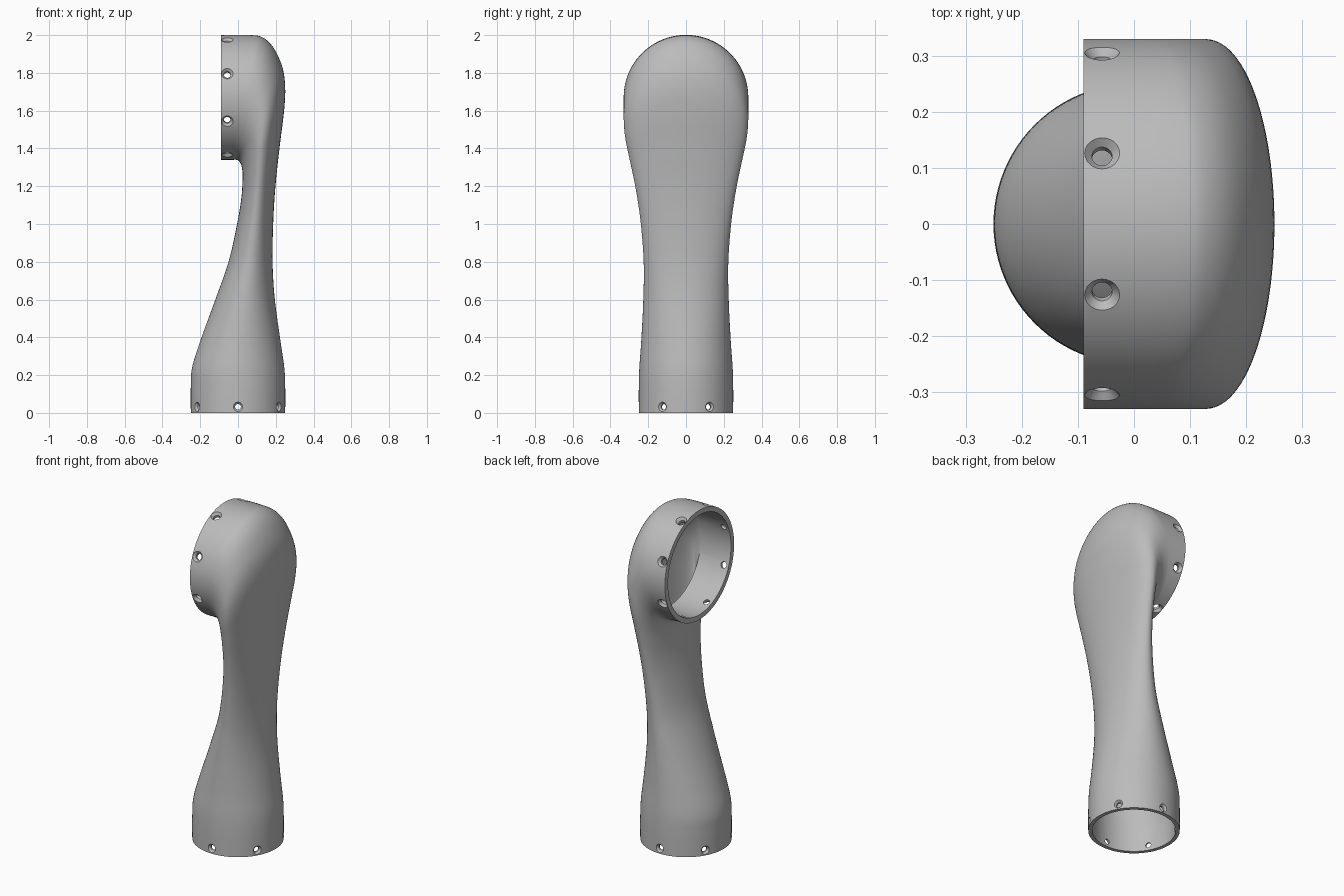
import bpy, bmesh
from math import sin, cos, pi
from mathutils import Vector, Matrix

cube = bpy.data.objects.get("Cube")
if cube:
    bpy.data.objects.remove(cube, do_unlink=True)

SEG = 96
HEAD_Z = 1.67

grey = bpy.data.materials.new("satin_grey")
grey.use_nodes = True
colour = (0.5, 0.5, 0.5, 1)
grey.diffuse_color = colour
grey.node_tree.nodes["Principled BSDF"].inputs["Base Color"].default_value = colour


def smooth_path(sections, steps=6):
    """Catmull-Rom interpolation between section tuples."""
    rows = [Vector(s) for s in sections]
    pts = [rows[0]] + rows + [rows[-1]]
    out = []
    for a, b, c, d in zip(pts, pts[1:], pts[2:], pts[3:]):
        for i in range(steps):
            t = i / steps
            out.append(b + (c - a) * t / 2 + (a * 2 - b * 5 + c * 4 - d) * t * t / 2
                       + (b * 3 - a - c * 3 + d) * t ** 3 / 2)
    return out + [rows[-1]]


def add_ring(bm, s):
    """Elliptical section: inner x, z, outer x, z and half width."""
    ix, iz, ox, oz, w = s
    ring = []
    for k in range(SEG):
        c, sn = cos(2 * pi * k / SEG), sin(2 * pi * k / SEG)
        ring.append(bm.verts.new(((ix + ox) / 2 + c * (ox - ix) / 2, sn * w,
                                  (iz + oz) / 2 + c * (oz - iz) / 2)))
    return ring


def bridge(bm, a, b):
    n = len(a)
    for k in range(n):
        bm.faces.new((a[k], a[(k + 1) % n], b[(k + 1) % n], b[k]))


def make_object(name, bm):
    bmesh.ops.recalc_face_normals(bm, faces=bm.faces)
    mesh = bpy.data.meshes.new(name)
    bm.to_mesh(mesh)
    bm.free()
    mesh.materials.append(grey)
    obj = bpy.data.objects.new(name, mesh)
    bpy.context.collection.objects.link(obj)
    return obj


# Outer skin: round base, flattened neck, elbow into the sideways head
outer = smooth_path([
    (-.25, .0, .25, .0, .25), (-.25, .14, .25, .14, .25),
    (-.243, .24, .245, .24, .247), (-.2, .38, .225, .38, .237),
    (-.12, .6, .195, .6, .226), (-.05, .8, .183, .8, .224),
    (-.005, 1.0, .187, 1.02, .24), (.018, 1.14, .2, 1.22, .265),
    (.024, 1.24, .222, 1.42, .295), (.022, 1.29, .243, 1.59, .318),
    (.014, 1.32, .25, 1.72, .328), (.003, 1.335, .235, 1.83, .33),
    (-.01, 1.34, .19, 1.93, .33), (-.025, 1.34, .135, 1.985, .33),
    (-.04, 1.34, .07, 2.0, .33), (-.09, 1.34, -.09, 2.0, .33)])

# Inner skin: straight sockets at both ends joined by a hollow passage
inner = smooth_path([
    (-.228, .14, .228, .14, .228), (-.18, .38, .203, .38, .215),
    (-.1, .6, .173, .6, .204), (-.03, .8, .161, .8, .202),
    (.017, 1.0, .165, 1.02, .218), (.042, 1.14, .178, 1.22, .243),
    (.055, 1.25, .2, 1.42, .27), (.07, 1.3, .225, 1.65, .29),
    (.09, 1.34, .21, 1.83, .3), (.11, 1.37, .11, 1.97, .3)])
inner = [(-.228, 0, .228, 0, .228)] + inner + [(-.09, 1.37, -.09, 1.97, .3)]

bm = bmesh.new()
rings = [add_ring(bm, s) for s in list(outer) + inner[::-1]]
for a, b in zip(rings, rings[1:] + rings[:1]):
    bridge(bm, a, b)
arm = make_object("arm_shell", bm)

# Countersunk screw holes around both sockets
bm = bmesh.new()


def add_hole(surface, out, bore, mouth, depth):
    rot = out.to_track_quat("Z", "Y").to_matrix().to_4x4()
    place = Matrix.Translation(surface) @ rot
    flare = (mouth - bore) / depth
    profile = [(-.06, bore), (-depth, bore), (.01, mouth + flare * .01)]
    loops = [[bm.verts.new(place @ Vector((r * cos(k * pi / 12), r * sin(k * pi / 12), h)))
              for k in range(24)] for h, r in profile]
    for a, b in zip(loops, loops[1:]):
        bridge(bm, a, b)
    bm.faces.new(loops[0][::-1])
    bm.faces.new(loops[-1])


for i in range(6):
    a = pi / 6 + i * pi / 3
    d = Vector((cos(a), sin(a), 0))
    add_hole(d * .25 + Vector((0, 0, .032)), d, .015, .025, .012)
for i in range(8):
    a = pi / 8 + i * pi / 4
    d = Vector((0, cos(a), sin(a)))
    add_hole(d * .33 + Vector((-.057, 0, HEAD_Z)), d, .018, .031, .015)
cutter = make_object("hole_cutter", bm)
cutter.hide_render = True

cut = arm.modifiers.new("screw_holes", "BOOLEAN")
cut.operation = "DIFFERENCE"
cut.solver = "EXACT"
cut.object = cutter
bpy.ops.object.select_all(action="DESELECT")
arm.select_set(True)
bpy.context.view_layer.objects.active = arm
bpy.ops.object.modifier_apply(modifier=cut.name)
bpy.data.objects.remove(cutter, do_unlink=True)
bpy.ops.object.shade_smooth_by_angle(angle=pi / 6)
